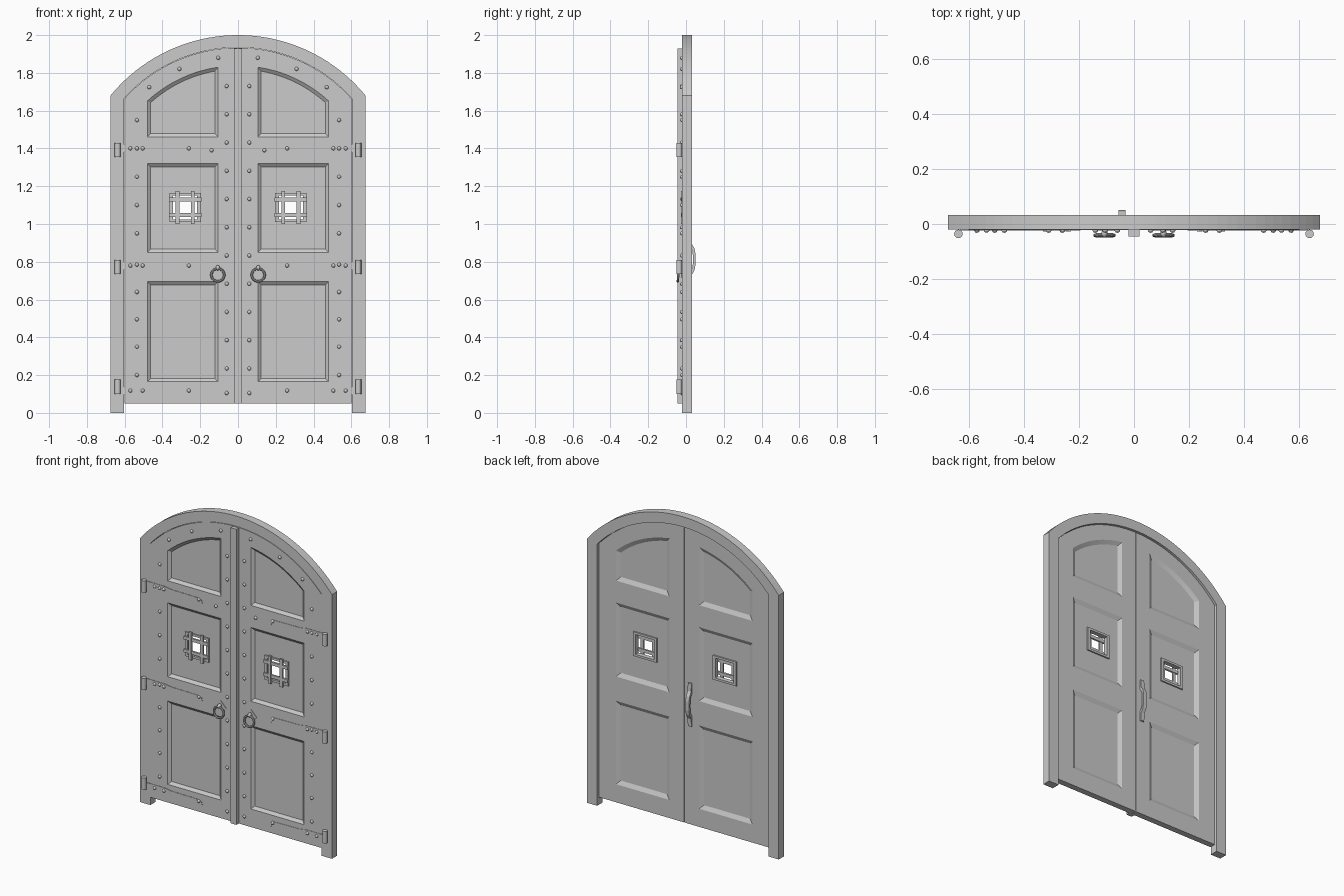
import bpy, bmesh, math
from mathutils import Matrix, Vector

if "Cube" in bpy.data.objects:
    bpy.data.objects.remove(bpy.data.objects["Cube"])

CZ = 1.128            # centre height shared by all arch curves
FRONT, BACK = -0.021, 0.018   # leaf faces


def finish(name, bm, smooth=False):
    bmesh.ops.recalc_face_normals(bm, faces=bm.faces)
    me = bpy.data.meshes.new(name)
    bm.to_mesh(me)
    bm.free()
    ob = bpy.data.objects.new(name, me)
    bpy.context.collection.objects.link(ob)
    if smooth:
        bpy.ops.object.select_all(action='DESELECT')
        bpy.context.view_layer.objects.active = ob
        ob.select_set(True)
        bpy.ops.object.shade_smooth_by_angle(angle=math.radians(40))
    return ob


def loft(name, layers):
    """Solid through matching xz outlines, each given with its y."""
    bm = bmesh.new()
    rings = [[bm.verts.new((x, y, z)) for x, z in pts] for pts, y in layers]
    for a, b in zip(rings, rings[1:]):
        n = len(a)
        for i in range(n):
            j = (i + 1) % n
            bm.faces.new((a[i], a[j], b[j], b[i]))
    bm.faces.new(rings[0])
    bm.faces.new(rings[-1])
    return finish(name, bm)


def prism(name, pts, y0, y1):
    return loft(name, [(pts, y0), (pts, y1)])


def rect(x0, x1, z0, z1):
    return [(x0, z0), (x1, z0), (x1, z1), (x0, z1)]


def arc(r, x0, x1, n):
    a0, a1 = math.acos(x0 / r), math.acos(x1 / r)
    return [(r * math.cos(a0 + (a1 - a0) * i / n), CZ + r * math.sin(a0 + (a1 - a0) * i / n))
            for i in range(n + 1)]


def flip(pts, s):
    return [(x * s, z) for x, z in pts]


def cut(ob, cutter):
    m = ob.modifiers.new("cut", 'BOOLEAN')
    m.operation, m.solver, m.object = 'DIFFERENCE', 'EXACT', cutter
    bpy.context.view_layer.objects.active = ob
    bpy.ops.object.modifier_apply(modifier=m.name)
    bpy.data.objects.remove(cutter)


# Panel outlines for one leaf, shrunk by an inset
def panel(k, i):
    x0, x1 = 0.105 + i, 0.48 - i
    if k == 0:
        return rect(x0, x1, 0.165 + i, 0.695 - i)
    if k == 1:
        return rect(x0, x1, 0.85 + i, 1.32 - i)
    return [(x0, 1.46 + i), (x1, 1.46 + i)] + arc(0.71 - i, x1, x0, 14)


# Arched frame
outer = [(0.675, 0)] + arc(0.872, 0.675, -0.675, 40) + [(-0.675, 0)]
inner = [(-0.603, 0)] + arc(0.807, -0.603, 0.603, 40) + [(0.603, 0)]
prism("door_frame", outer + inner, -0.02, 0.032)

# Centre cover strip
prism("centre_strip", rect(-0.02, 0.02, 0.05, 1.93), -0.045, -0.018)

STRAPS = (0.118, 0.78, 1.40)
studs_z_in = [1.73 - 0.1495 * i for i in range(11)] + [0.105]
studs_z_out = [1.55, 1.40, 1.25, 1.10, 0.95, 0.785, 0.64, 0.495, 0.35, 0.20]
strap_edge = [(0.63, 0.02), (0.5, 0.02), (0.45, 0.012), (0.27, 0.01), (0.24, 0),
              (0.235, -0.02), (0.25, -0.025), (0.253, -0.011), (0.27, -0.007),
              (0.45, -0.012), (0.5, -0.02), (0.63, -0.02)]

for s, side in ((-1, "left"), (1, "right")):
    # Leaf with sunken bevelled panels on both faces
    leaf = prism(side + "_leaf", flip([(0.002, 0.05), (0.601, 0.05)] + arc(0.805, 0.601, 0.002, 24), s),
                 FRONT, BACK)
    for k in range(3):
        cut(leaf, loft("cutter", [(flip(panel(k, -0.018), s), FRONT - 0.014),
                                  (flip(panel(k, 0.018), s), FRONT + 0.014)]))
        cut(leaf, loft("cutter", [(flip(panel(k, 0.025), s), BACK - 0.013),
                                  (flip(panel(k, -0.025), s), BACK + 0.013)]))
    wx, wz = 0.28 * s, 1.088
    hole = rect(wx - 0.066, wx + 0.066, wz - 0.066, wz + 0.066)
    cut(leaf, prism("cutter", hole, -0.1, 0.1))

    # Window surround and grille bars
    ring = prism(side + "_window_surround", rect(wx - 0.083, wx + 0.083, wz - 0.077, wz + 0.077), -0.015, 0.014)
    cut(ring, prism("cutter", rect(wx - 0.064, wx + 0.064, wz - 0.063, wz + 0.063), -0.1, 0.1))
    for d in (-0.041, 0.041):
        prism(side + "_grille_upright", rect(wx + d - 0.01, wx + d + 0.01, wz - 0.088, wz + 0.088), -0.027, -0.015)
        prism(side + "_grille_crossbar", rect(wx - 0.086, wx + 0.086, wz + d - 0.01, wz + d + 0.01), -0.023, -0.011)

    # Strap hinges with barrels
    for z in STRAPS:
        prism(side + "_hinge_strap", [(x * s, z + dz) for x, dz in strap_edge], -0.0235, -0.018)
        bm = bmesh.new()
        bmesh.ops.create_cone(bm, cap_ends=True, segments=16, radius1=0.0155, radius2=0.0155, depth=0.075,
                              matrix=Matrix.Translation((0.637 * s, -0.036, z + (0.02 if z < 0.2 else -0.008))))
        finish(side + "_hinge_barrel", bm, True)

    # Studs
    spots = [(0.06, z) for z in studs_z_in] + [(0.535, z) for z in studs_z_out]
    spots += [(x, CZ + math.sqrt(0.759 ** 2 - x * x)) for x in (0.105, 0.31, 0.47)]
    spots += [(x, z) for z in STRAPS for x in (0.57, 0.505, 0.26)] + [(0.14, 1.39)]
    bm = bmesh.new()
    for x, z in spots:
        bmesh.ops.create_uvsphere(bm, u_segments=10, v_segments=6, radius=0.0105,
                                  matrix=Matrix.Translation((x * s, -0.0215, z)))
    finish(side + "_studs", bm, True)

    # Ring pull with diamond plate and boss
    px = 0.107 * s
    prism(side + "_pull_plate", [(px - 0.042, 0.757), (px, 0.715), (px + 0.042, 0.757), (px, 0.799)], -0.024, -0.018)
    bm = bmesh.new()
    bmesh.ops.create_uvsphere(bm, u_segments=12, v_segments=8, radius=0.014,
                              matrix=Matrix.Translation((px, -0.034, 0.768)) @ Matrix.Diagonal((0.8, 1.1, 1, 1)))
    finish(side + "_pull_boss", bm, True)
    bpy.ops.mesh.primitive_torus_add(major_segments=28, minor_segments=10, major_radius=0.034, minor_radius=0.0065,
                                     location=(px, -0.041, 0.73), rotation=(math.radians(86), 0, 0))
    bpy.context.object.name = side + "_pull_ring"
    bpy.ops.object.shade_smooth_by_angle()

# Back grip, drawn side-on then turned
grip = [(0.016, 0.675), (0.026, 0.675), (0.028, 0.725), (0.045, 0.755), (0.0505, 0.785), (0.0505, 0.84),
        (0.045, 0.87), (0.028, 0.90), (0.026, 0.95), (0.016, 0.95), (0.016, 0.89), (0.034, 0.86),
        (0.038, 0.812), (0.034, 0.765), (0.016, 0.735)]
handle = prism("back_handle", grip, 0.031, 0.056)
handle.rotation_euler.z = math.pi / 2
